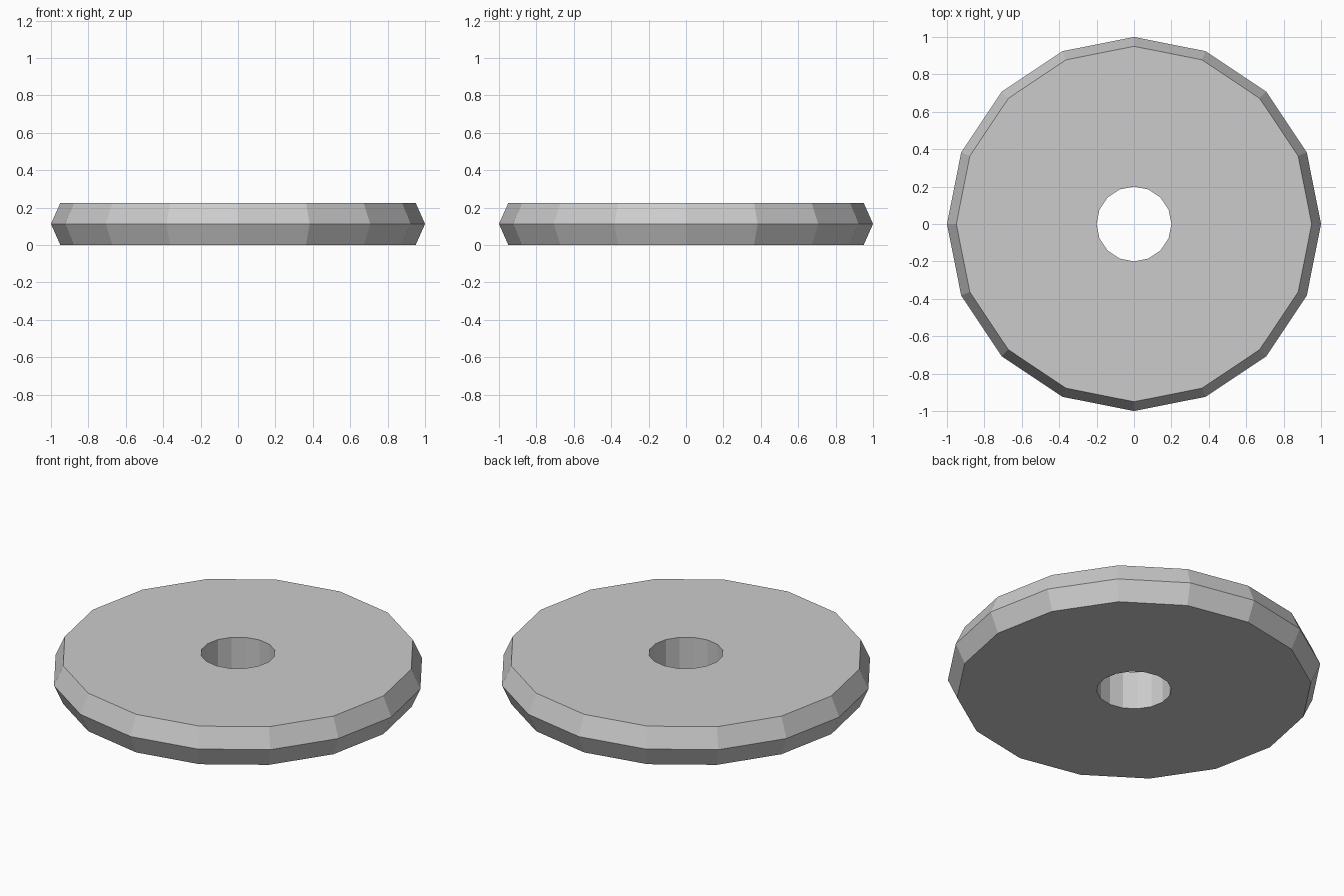
import bpy, bmesh
from math import cos, sin, tau

if "Cube" in bpy.data.objects:
    bpy.data.objects.remove(bpy.data.objects["Cube"])

SIDES = 16
# cross-section (radius, height), counter-clockwise around the ring's solid
PROFILE = [(0.2, 0.0), (0.95, 0.0), (1.0, 0.1125), (0.95, 0.225), (0.2, 0.225)]

# disc: profile revolved into a faceted ring with a bevelled rim and centre hole
bm = bmesh.new()
rings = [[bm.verts.new((r * cos(tau * i / SIDES), r * sin(tau * i / SIDES), z))
          for i in range(SIDES)] for r, z in PROFILE]
for k, ring in enumerate(rings):
    upper = rings[(k + 1) % len(rings)]
    for i in range(SIDES):
        j = (i + 1) % SIDES
        bm.faces.new((ring[i], ring[j], upper[j], upper[i]))
bmesh.ops.recalc_face_normals(bm, faces=bm.faces[:])

mesh = bpy.data.meshes.new("disc")
bm.to_mesh(mesh)
bm.free()
disc = bpy.data.objects.new("disc", mesh)
bpy.context.collection.objects.link(disc)
